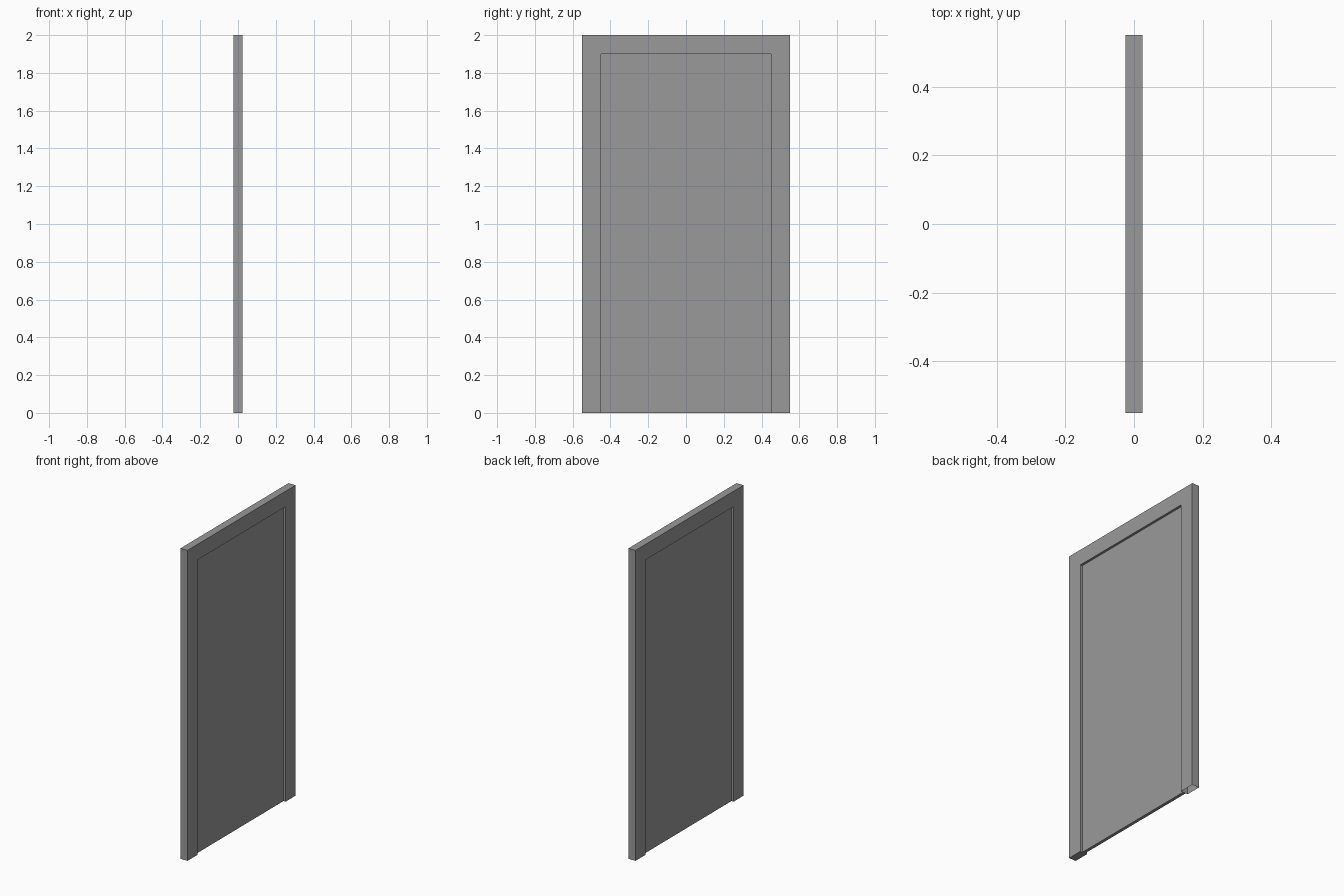
import bpy, bmesh

if "Cube" in bpy.data.objects:
    bpy.data.objects.remove(bpy.data.objects["Cube"])

W, OW = 0.55, 0.45       # outer and opening half widths
H, OH = 2.0, 1.9         # outer and opening heights
D = 0.025                # frame half depth

grey = bpy.data.materials.new("dark_grey")
grey.diffuse_color = (0.32, 0.32, 0.32, 1)
grey.use_nodes = True
grey.node_tree.nodes["Principled BSDF"].inputs["Base Color"].default_value = grey.diffuse_color


def extrude_profile(name, profile, half_depth):
    """Extrude a (y, z) outline symmetrically along x."""
    bm = bmesh.new()
    face = bm.faces.new([bm.verts.new((-half_depth, y, z)) for y, z in profile])
    ext = bmesh.ops.extrude_face_region(bm, geom=[face], use_keep_orig=True)
    verts = [g for g in ext["geom"] if isinstance(g, bmesh.types.BMVert)]
    bmesh.ops.translate(bm, verts=verts, vec=(2 * half_depth, 0, 0))
    bmesh.ops.recalc_face_normals(bm, faces=bm.faces[:])
    # The frame's right jamb is open underneath
    if name == "door_frame":
        foot = [f for f in bm.faces if f.normal.z < -0.9
                and OW < f.calc_center_median().y < W]
        bmesh.ops.delete(bm, geom=foot, context="FACES_ONLY")
    mesh = bpy.data.meshes.new(name)
    bm.to_mesh(mesh)
    bm.free()
    mesh.materials.append(grey)
    obj = bpy.data.objects.new(name, mesh)
    bpy.context.collection.objects.link(obj)
    return obj


# Frame: two jambs and header as one arch
extrude_profile("door_frame", [(-W, 0), (-W, H), (W, H), (W, 0),
                               (OW, 0), (OW, OH), (-OW, OH), (-OW, 0)], D)

# Recessed door leaf
extrude_profile("door_panel", [(-OW, 0), (-OW, OH), (OW, OH), (OW, 0)], 0.01)
